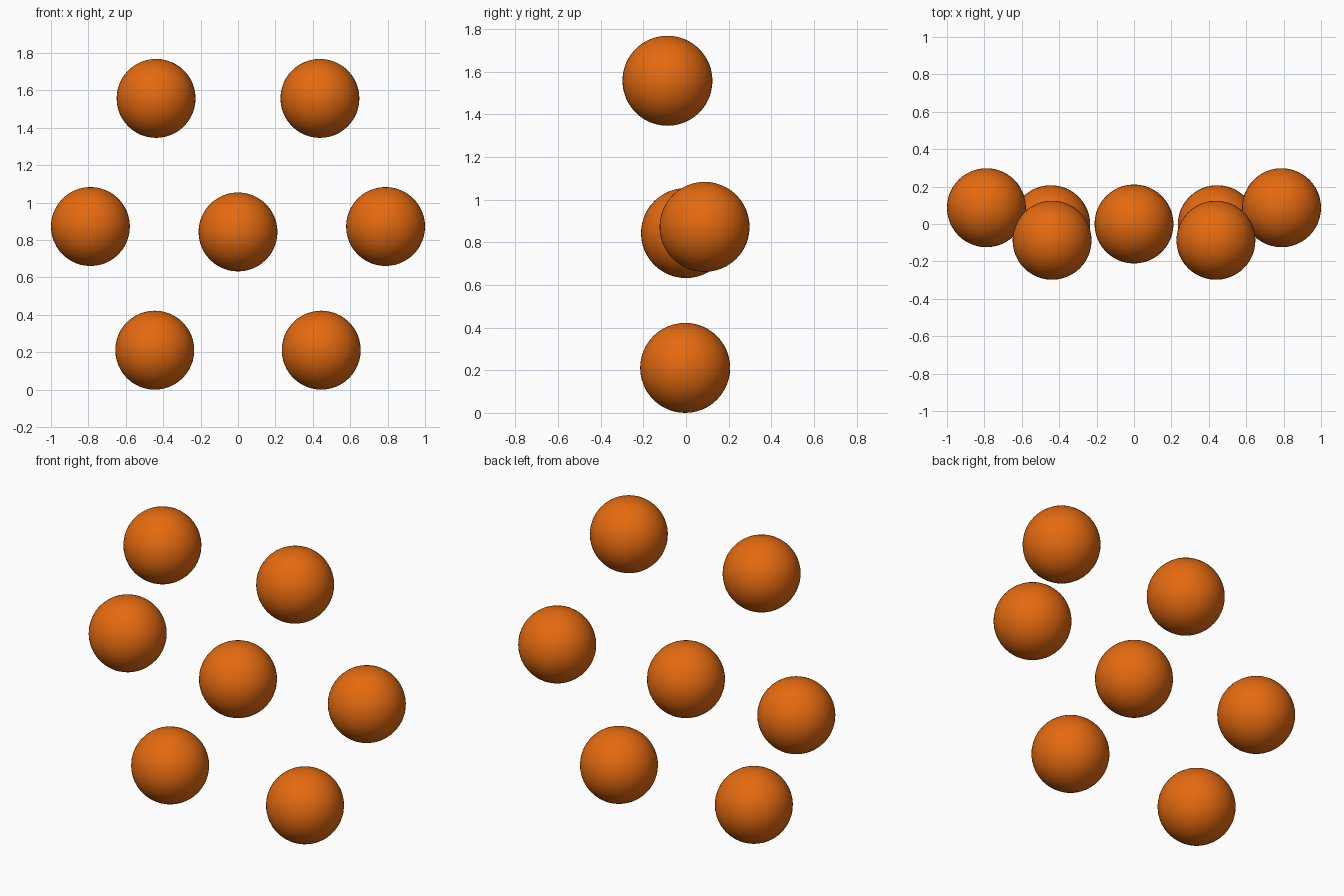
import bpy

cube = bpy.data.objects.get("Cube")
if cube:
    bpy.data.objects.remove(cube, do_unlink=True)

RADIUS = 0.211

orange = bpy.data.materials.new("burnt orange")
orange.use_nodes = True
colour = (0.78, 0.145, 0.005, 1)
orange.diffuse_color = colour
orange.node_tree.nodes["Principled BSDF"].inputs["Base Color"].default_value = colour


def ball(name, x, y, z):
    bpy.ops.mesh.primitive_uv_sphere_add(
        segments=48, ring_count=24, radius=RADIUS, location=(x, y, z))
    obj = bpy.context.object
    obj.name = name
    obj.data.materials.append(orange)
    bpy.ops.object.shade_smooth()


# Centre ball
ball("centre_ball", 0, 0, 0.843)

# Mirrored pairs forming a slightly folded hexagon around the centre
pairs = {
    "upper": (0.438, -0.087, 1.557),
    "middle": (0.789, 0.087, 0.872),
    "lower": (0.445, -0.004, RADIUS),
}
for level, (x, y, z) in pairs.items():
    ball(f"{level}_left_ball", x, y, z)
    ball(f"{level}_right_ball", -x, y, z)
